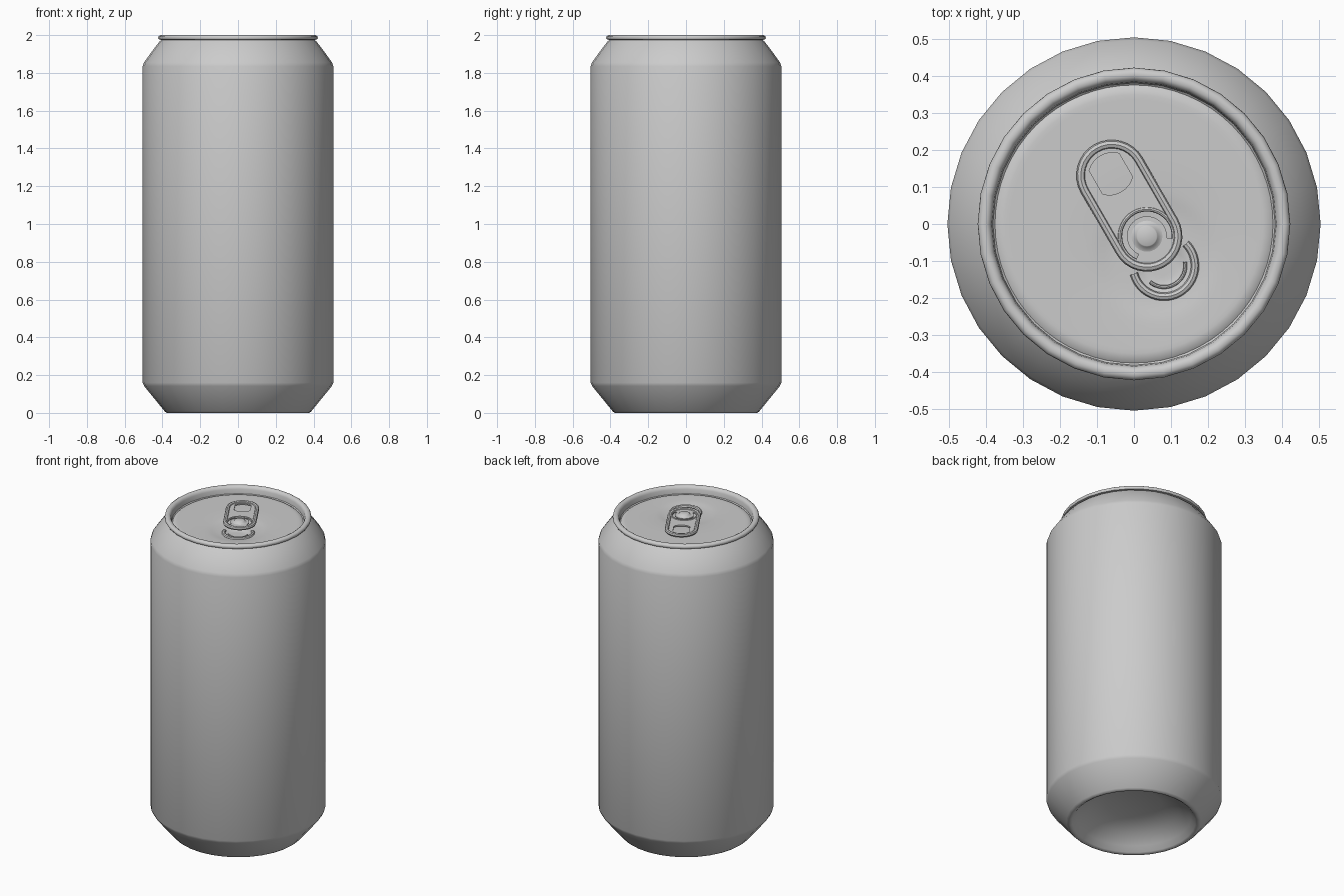
import bpy, bmesh
from math import sin, cos, pi, radians, hypot, exp

if "Cube" in bpy.data.objects:
    bpy.data.objects.remove(bpy.data.objects["Cube"])

RIVET = (0.035, -0.033)   # tab pivot on the lid
TURN = radians(-60)       # tab direction in plan


def smooth(ob, angle=50):
    bpy.ops.object.select_all(action='DESELECT')
    ob.select_set(True)
    bpy.context.view_layer.objects.active = ob
    bpy.ops.object.shade_smooth_by_angle(angle=radians(angle))


def lathe(name, profile, n=32, shift=None):
    """Revolve (radius, z) points, ordered so that faces point outwards."""
    bm = bmesh.new()
    rings = [[bm.verts.new((r * cos(2 * pi * j / n), r * sin(2 * pi * j / n), z))
              for j in range(n)] for r, z in profile]
    for a, b in zip(rings, rings[1:]):
        for j in range(n):
            k = (j + 1) % n
            bm.faces.new((a[j], a[k], b[k], b[j]))
    bmesh.ops.remove_doubles(bm, verts=bm.verts, dist=1e-5)
    if shift:
        for v in bm.verts:
            v.co.z += shift(v.co)
    me = bpy.data.meshes.new(name)
    bm.to_mesh(me)
    bm.free()
    ob = bpy.data.objects.new(name, me)
    bpy.context.collection.objects.link(ob)
    smooth(ob)
    return ob


def arc(cx, r, a0, a1, n=16):
    return [(cx + r * cos(radians(a0 + (a1 - a0) * i / n)),
             r * sin(radians(a0 + (a1 - a0) * i / n))) for i in range(n + 1)]


def curve(name, loops, z, extrude=0.0, bevel=0.0, closed=True, flat=False):
    """Filled plate (flat) or round wire from 2D loops in the tab's frame."""
    cu = bpy.data.curves.new(name, 'CURVE')
    cu.dimensions = '2D' if flat else '3D'
    cu.fill_mode = 'BOTH' if flat else 'FULL'
    cu.extrude, cu.bevel_depth, cu.bevel_resolution = extrude, bevel, 2
    cu.use_fill_caps = not flat
    for pts in loops:
        s = cu.splines.new('POLY')
        s.points.add(len(pts) - 1)
        for p, (x, y) in zip(s.points, pts):
            p.co = (x, y, 0, 1)
        s.use_cyclic_u = closed
    ob = bpy.data.objects.new(name, cu)
    bpy.context.collection.objects.link(ob)
    ob.location = (*RIVET, z)
    ob.rotation_euler.z = TURN
    bpy.ops.object.select_all(action='DESELECT')
    ob.select_set(True)
    bpy.context.view_layer.objects.active = ob
    bpy.ops.object.convert(target='MESH')
    ob = bpy.context.view_layer.objects.active
    smooth(ob, 40)
    return ob


def stadium(r, back=-0.19):
    return arc(0, r, -90, 90) + arc(back, r, 90, 270)


# Can body: hollow base, straight wall, tapered neck and rolled rim
lathe("can_body", [
    (0, 0.12), (0.16, 0.12), (0.26, 0.085), (0.33, 0.035), (0.355, 0.006), (0.365, 0),
    (0.378, 0), (0.388, 0.008), (0.497, 0.142), (0.505, 0.16), (0.505, 1.835),
    (0.498, 1.855), (0.455, 1.915), (0.415, 1.967), (0.405, 1.975),
    (0.418, 1.976), (0.423, 1.984), (0.420, 1.994), (0.411, 2.0), (0.399, 2.0),
    (0.390, 1.994), (0.385, 1.982), (0.382, 1.955)])


# Lid with a shallow dish and a deeper pressed mouth in front of the tab
def dent(co):
    mouth = hypot(co.x - 0.075, co.y + 0.115)
    dish = hypot(co.x - 0.06, co.y + 0.09)
    return (-0.006 * exp(-(dish / 0.2) ** 4) - 0.006 * exp(-(dish / 0.15) ** 8)
            - 0.012 * exp(-(mouth / 0.065) ** 8))


lathe("lid", [(0.382, 1.955), (0.376, 1.950), (0.365, 1.957)]
      + [(0.35 * (1 - i / 28), 1.959) for i in range(29)], n=64, shift=dent)

# Pull tab: plate with finger hole and curved slot round the rivet
finger_hole = arc(-0.185, 0.066, 135, 225, 8) + arc(-0.205, 0.066, -45, 45, 8)
slot = arc(0, 0.068, 55, 305, 28) + arc(0, 0.054, 305, 55, 28)
curve("tab_plate", [stadium(0.085), finger_hole, slot], 1.972,
      extrude=0.004, flat=True)
curve("tab_rolled_edge", [stadium(0.084)], 1.973, bevel=0.012)
curve("tab_slot_lip", [arc(0, 0.073, 55, 305, 28)], 1.974, bevel=0.006, closed=False)

# Raised lip round the mouth
curve("mouth_lip", [arc(0.092, 0.084, -105, 105, 24)], 1.949, bevel=0.011, closed=False)
curve("mouth_ridge", [arc(0.092, 0.058, -70, 70, 16)], 1.946, bevel=0.005, closed=False)

# Rivet
rivet = lathe("rivet", [(0.042, 1.945), (0.042, 1.976), (0.034, 1.979),
                        (0.029, 1.987), (0.026, 1.989), (0, 1.989)], n=24)
rivet.location = (*RIVET, 0)
